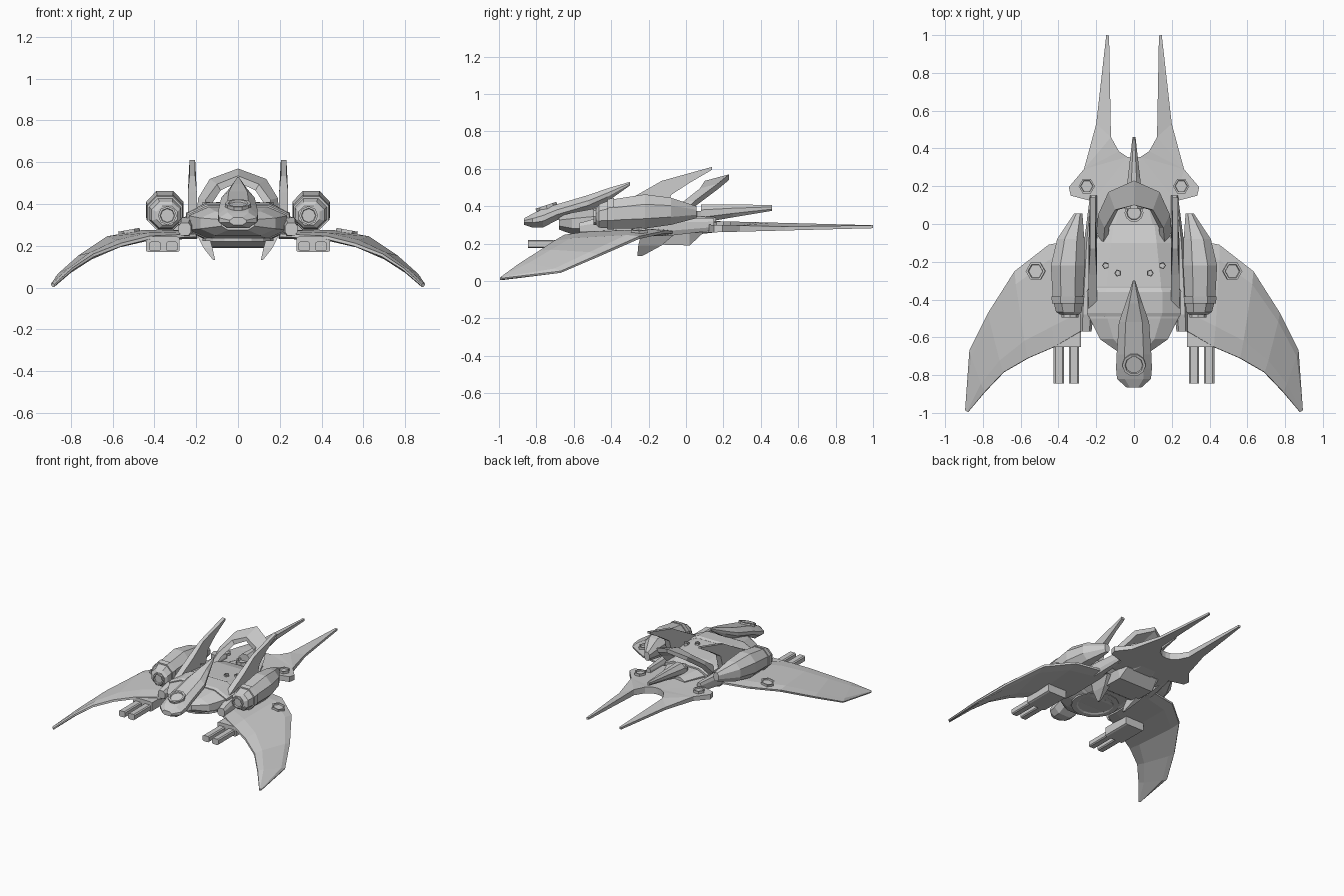
import bpy, bmesh
from math import sin, cos, pi
from mathutils import Vector


def finish(name, bm, mirror):
    bmesh.ops.recalc_face_normals(bm, faces=bm.faces)
    me = bpy.data.meshes.new(name)
    bm.to_mesh(me)
    bm.free()
    ob = bpy.data.objects.new(name, me)
    bpy.context.collection.objects.link(ob)
    if mirror:
        ob.modifiers.new("mirror", 'MIRROR').merge_threshold = 0.0005
    return ob


def loft(name, rings, mirror=False):
    """Skin a list of equal-length point rings and cap both ends."""
    bm = bmesh.new()
    vs = [[bm.verts.new(p) for p in r] for r in rings]
    n = len(vs[0])
    for a, b in zip(vs, vs[1:]):
        for i in range(n):
            j = (i + 1) % n
            bm.faces.new((a[i], a[j], b[j], b[i]))
    bm.faces.new(vs[0])
    bm.faces.new(vs[-1])
    return finish(name, bm, mirror)


def octa(y, cx, w, z0, z1, kx=0.6, kz=0.45):
    """Chamfered box section across y."""
    cz, h = (z0 + z1) / 2, (z1 - z0) / 2
    pts = [(1, -kz), (1, kz), (kx, 1), (-kx, 1), (-1, kz), (-1, -kz), (-kx, -1), (kx, -1)]
    return [(cx + w * a, y, cz + h * b) for a, b in pts]


def box(name, x, y, z, mirror=False, k=0.85):
    c, w = (x[0] + x[1]) / 2, (x[1] - x[0]) / 2
    return loft(name, [octa(v, c, w, z[0], z[1], k, k) for v in y], mirror)


def ring_plate(name, loc, r, sides, normal=(0, 0, 1), mirror=True, h=0.012):
    """Raised polygonal rim with a sunken centre."""
    q = Vector((0, 0, 1)).rotation_difference(Vector(normal))
    rings = []
    for s, z in ((1, -h), (1, h), (0.78, h), (0.72, h * 0.2)):
        rings.append([Vector(loc) + q @ Vector((r * s * cos(2 * pi * i / sides),
                     r * s * sin(2 * pi * i / sides), z)) for i in range(sides)])
    return loft(name, rings, mirror)


# Hull
loft("hull", [octa(*s) for s in (
    (-0.68, 0, 0.08, 0.275, 0.345), (-0.61, 0, 0.18, 0.25, 0.365),
    (-0.50, 0, 0.235, 0.235, 0.385), (-0.33, 0, 0.24, 0.23, 0.40),
    (-0.10, 0, 0.20, 0.235, 0.39), (0.0, 0, 0.18, 0.24, 0.36))])
# Collar band around the hull front
loft("hull_collar", [octa(*s) for s in (
    (-0.49, 0, 0.243, 0.232, 0.392), (-0.47, 0, 0.25, 0.229, 0.40),
    (-0.36, 0, 0.25, 0.226, 0.408), (-0.34, 0, 0.24, 0.23, 0.40))])
# Rear engine block, nozzle and belly
loft("engine_block", [octa(*s) for s in (
    (-0.02, 0, 0.17, 0.24, 0.35), (0.16, 0, 0.10, 0.26, 0.34))])
ring_plate("rear_nozzle", (0, 0.06, 0.355), 0.05, 10, mirror=False, h=0.02)
loft("belly_box", [[(x, y, z) for x, z in ((-w, 0.26), (w, 0.26), (w * .9, b), (-w * .9, b))]
     for y, w, b in ((-0.22, 0.15, 0.225), (-0.17, 0.165, 0.195), (0.02, 0.165, 0.19), (0.09, 0.15, 0.255))])
ring_plate("belly_disc", (0, -0.43, 0.232), 0.17, 16, (0, 0.02, -1), False, 0.008)

# Raised nose and cockpit, rising to a point at the back
loft("nose", [octa(*s, 0.55, 0.3) for s in (
    (-0.865, 0, 0.04, 0.30, 0.335), (-0.82, 0, 0.09, 0.285, 0.36),
    (-0.765, 0, 0.095, 0.285, 0.385), (-0.69, 0, 0.092, 0.325, 0.41),
    (-0.52, 0, 0.08, 0.375, 0.46), (-0.42, 0, 0.045, 0.425, 0.495), (-0.30, 0, 0.006, 0.51, 0.53))])
ring_plate("nose_ring", (0, -0.745, 0.393), 0.062, 10, (0, -0.33, 1), False)

# Side rails between hull and wings
loft("side_rail", [octa(*s) for s in (
    (-0.57, 0.255, 0.03, 0.25, 0.31), (-0.48, 0.25, 0.035, 0.24, 0.335),
    (-0.10, 0.23, 0.035, 0.24, 0.34), (0.15, 0.215, 0.018, 0.27, 0.335))], True)

# Swept, drooping main wings: front and rear edge at each station
wing = [((0.20, -0.52, 0.25), (0.20, -0.06, 0.26), 0.018),
        ((0.42, -0.65, 0.24), (0.45, -0.11, 0.262), 0.018),
        ((0.56, -0.71, 0.205), (0.63, -0.25, 0.232), 0.018),
        ((0.69, -0.785, 0.155), (0.77, -0.47, 0.135), 0.016),
        ((0.79, -0.89, 0.09), (0.87, -0.67, 0.048), 0.012),
        ((0.878, -0.995, 0.012), (0.893, -0.985, 0.012), 0.008)]
rings = []
for f, r, t in wing:
    f, r, up = Vector(f), Vector(r), Vector((0.35 * t, 0, t))
    m1, m2 = f.lerp(r, 0.2), f.lerp(r, 0.85)
    rings.append([f - up * .4, f + up * .4, m1 + up, m2 + up, r + up * .4, r - up * .4, m2 - up, m1 - up])
loft("main_wing", rings, True)
ring_plate("wing_port", (0.52, -0.25, 0.265), 0.052, 6, (0.18, 0, 1))

# Engine pods on the wing roots
loft("engine_pod", [octa(*s, 0.45, 0.42) for s in (
    (-0.48, 0.34, 0.05, 0.30, 0.39), (-0.465, 0.345, 0.068, 0.285, 0.41),
    (-0.40, 0.35, 0.080, 0.28, 0.435), (-0.22, 0.35, 0.09, 0.28, 0.463),
    (-0.08, 0.335, 0.072, 0.30, 0.445), (0.055, 0.295, 0.022, 0.335, 0.40))], True)
ring_plate("pod_intake", (0.338, -0.482, 0.345), 0.045, 8, (0, -1, 0))
loft("pod_band", [octa(*s, 0.45, 0.42) for s in (
    (-0.42, 0.35, 0.084, 0.275, 0.437), (-0.385, 0.35, 0.087, 0.275, 0.444))], True)

# Twin guns under each wing
box("gun_mount", (0.28, 0.44), (-0.65, -0.42), (0.17, 0.245), True)
for i, x in enumerate((0.29, 0.37)):
    box("gun_barrel_%d" % i, (x, x + 0.055), (-0.845, -0.62), (0.175, 0.22), True, 0.7)

# Forked tail plate, thinning towards the prong tips
tail = [(0, 0.0), (0, 0.35), (0.035, 0.355), (0.08, 0.385), (0.122, 0.46), (0.132, 0.998), (0.147, 1.0),
        (0.20, 0.53), (0.265, 0.29), (0.345, 0.195), (0.335, 0.15), (0.22, 0.12), (0.2, 0.0)]
bm = bmesh.new()
layers = []
for side in (-1, 1):
    layers.append([bm.verts.new((x, y, 0.29 + side * (0.034 - 0.026 * max(0, y)) - (0.02 if side > 0 and x > 0.19 else 0)))
                   for x, y in tail])
bm.faces.new(layers[0])
bm.faces.new(layers[1])
for i in range(1, len(tail)):
    bm.faces.new((layers[0][i - 1], layers[0][i], layers[1][i], layers[1][i - 1]))
bmesh.ops.triangulate(bm, faces=[f for f in bm.faces if len(f.verts) > 4])
finish("tail_fork", bm, True)
ring_plate("tail_port", (0.25, 0.2, 0.305), 0.043, 6)

# Central tail spike
loft("tail_spike", [octa(*s, 0.4, 0.4) for s in (
    (0.08, 0, 0.05, 0.31, 0.41), (0.25, 0, 0.032, 0.34, 0.41), (0.46, 0, 0.008, 0.375, 0.405))])

# Tall upright blades either side of the hull
blade = [(-0.52, 0.32), (-0.27, 0.455), (-0.13, 0.535), (0.14, 0.61), (0.14, 0.595),
         (0.02, 0.525), (-0.08, 0.46), (-0.12, 0.32)]
loft("dorsal_blade", [[(x + (0.0 if z > 0.5 else s), y, z) for y, z in blade]
     for x, s in ((0.205, -0.008), (0.232, 0.008))], True)

# Sloping arch over the rear of the hull
arch = [((0, 0.23, 0.57), (0, 0.10, 0.535)), ((0.135, 0.17, 0.52), (0.10, 0.075, 0.495)),
        ((0.19, 0.05, 0.43), (0.155, -0.02, 0.42)), ((0.20, -0.04, 0.34), (0.165, -0.13, 0.34))]
rings = []
for o, i in arch:
    o, i = Vector(o), Vector(i)
    d = Vector((-0.12 * o.x, 0, -0.03))
    rings.append([o, i, i + d, o + d])
loft("rear_arch", rings[::-1] + [[Vector((-p.x, p.y, p.z)) for p in r] for r in rings[1:]])

# Ventral fins
loft("ventral_fin", [[(x0, y0, z), (x1, y0, z), (x1, y1, z), (x0, y1, z)] for x0, x1, y0, y1, z in (
    (0.14, 0.195, -0.24, -0.06, 0.25), (0.122, 0.165, -0.255, -0.13, 0.19), (0.11, 0.12, -0.26, -0.235, 0.133))], True)

# Pentagonal bolts on the hull deck
for i, (x, y) in enumerate(((0.085, -0.26), (0.15, -0.22))):
    ring_plate("deck_bolt_%d" % i, (x, y, 0.398), 0.02, 5)
